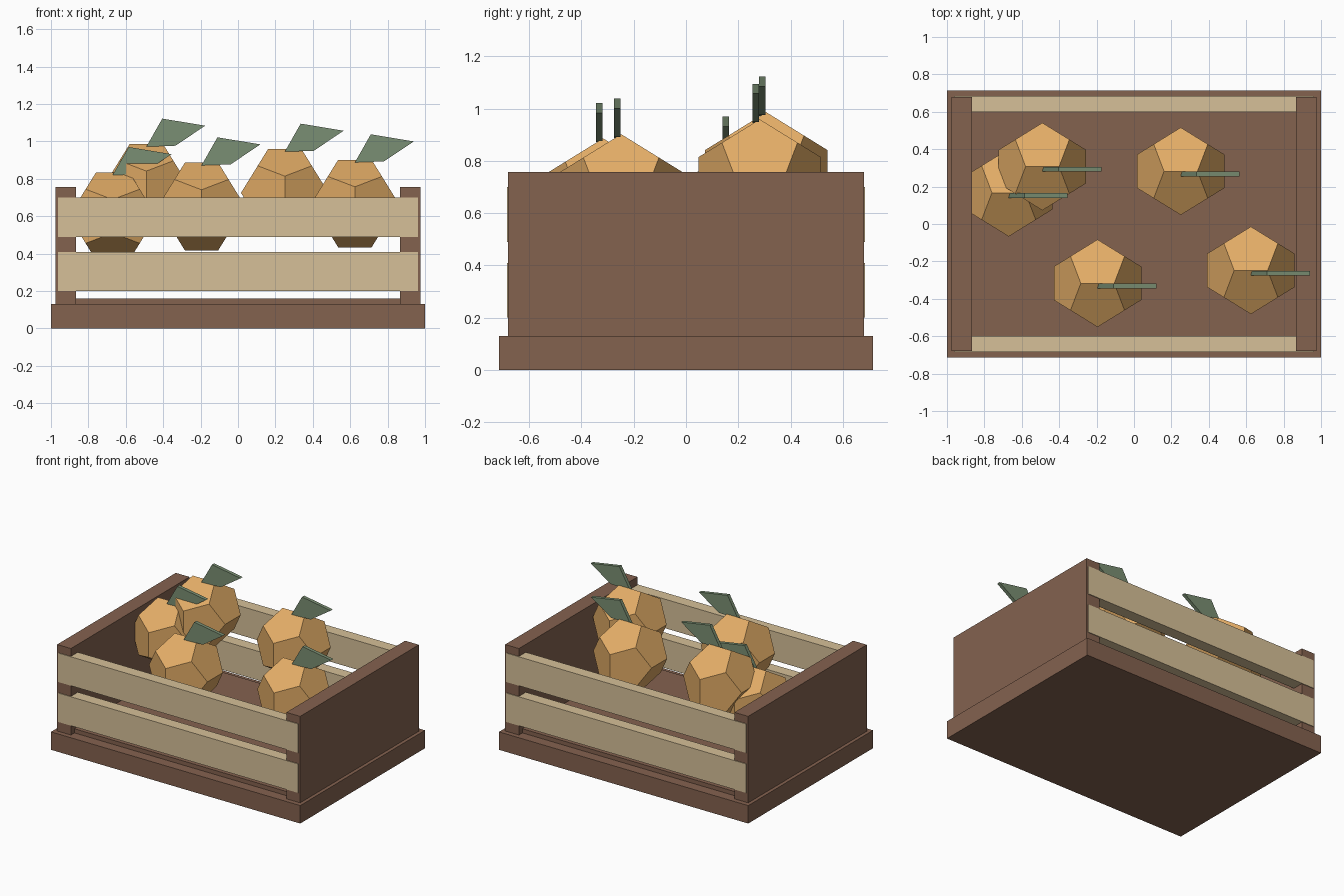
import bpy, bmesh
from mathutils import Vector

cube = bpy.data.objects.get("Cube")
if cube:
    bpy.data.objects.remove(cube, do_unlink=True)


def material(name, rgb):
    linear = [((c / 255 + 0.055) / 1.055) ** 2.4 for c in rgb] + [1.0]
    mat = bpy.data.materials.new(name)
    mat.use_nodes = True
    mat.diffuse_color = linear
    mat.node_tree.nodes["Principled BSDF"].inputs["Base Color"].default_value = linear
    return mat


dark_wood = material("dark wood", (132, 98, 79))
pale_wood = material("pale wood", (214, 192, 152))
orange_skin = material("orange skin", (226, 172, 102))
leaf_green = material("leaf green", (122, 143, 115))


def add_object(name, bm, mat, location=(0, 0, 0)):
    bmesh.ops.recalc_face_normals(bm, faces=bm.faces)
    mesh = bpy.data.meshes.new(name)
    bm.to_mesh(mesh)
    bm.free()
    mesh.materials.append(mat)
    obj = bpy.data.objects.new(name, mesh)
    obj.location = location
    bpy.context.collection.objects.link(obj)
    return obj


def box(name, low, high, mat):
    low, high = Vector(low), Vector(high)
    bm = bmesh.new()
    bmesh.ops.create_cube(bm, size=1)
    bmesh.ops.scale(bm, vec=high - low, verts=bm.verts)
    return add_object(name, bm, mat, (low + high) / 2)


# Base and raised floor
box("base", (-1, -0.715, 0), (1, 0.715, 0.13), dark_wood)
box("floor", (-0.87, -0.64, 0.12), (0.87, 0.64, 0.16), dark_wood)

# Solid end panels
for side, x in (("right", -0.92), ("left", 0.92)):
    box(side + "_end_panel", (x - 0.055, -0.68, 0.13), (x + 0.055, 0.68, 0.757), dark_wood)

# Two slats along the front and the back
for side, y in (("front", -0.6425), ("back", 0.6425)):
    for level, z in (("lower", 0.2), ("upper", 0.49)):
        box(f"{side}_{level}_slat", (-0.963, y - 0.0425, z), (0.963, y + 0.0425, z + 0.21), pale_wood)


# Twelve-sided fruit with an edge along x at the top
def fruit(name, centre, radius=0.234):
    phi = (1 + 5 ** 0.5) / 2
    s = radius / phi
    signs = (-1, 1)
    points = [(a, b, c) for a in signs for b in signs for c in signs]
    for a in signs:
        for b in signs:
            points += [(a / phi, 0, b * phi), (0, a * phi, b / phi), (a * phi, b / phi, 0)]
    bm = bmesh.new()
    for p in points:
        bm.verts.new(Vector(p) * s)
    bmesh.ops.convex_hull(bm, input=bm.verts)
    bmesh.ops.dissolve_limit(bm, angle_limit=0.05, verts=bm.verts, edges=bm.edges)
    add_object(name, bm, orange_skin, centre)


# Flat slanted leaf standing on top of a fruit
def leaf(name, centre):
    outline = [(0, 0.22), (0.155, 0.225), (0.315, 0.332), (0.085, 0.37)]
    bm = bmesh.new()
    face = bm.faces.new([bm.verts.new((x, -0.027, z)) for x, z in outline])
    side = bmesh.ops.extrude_face_region(bm, geom=[face])
    moved = [v for v in side["geom"] if isinstance(v, bmesh.types.BMVert)]
    bmesh.ops.translate(bm, vec=(0, 0.025, 0), verts=moved)
    add_object(name, bm, leaf_green, centre)


centres = [(-0.195, -0.317, 0.652), (0.625, -0.248, 0.668), (0.25, 0.282, 0.725),
           (-0.49, 0.307, 0.752), (-0.67, 0.167, 0.6)]
for i, centre in enumerate(centres, 1):
    fruit(f"fruit_{i}", centre)
    leaf(f"leaf_{i}", centre)
